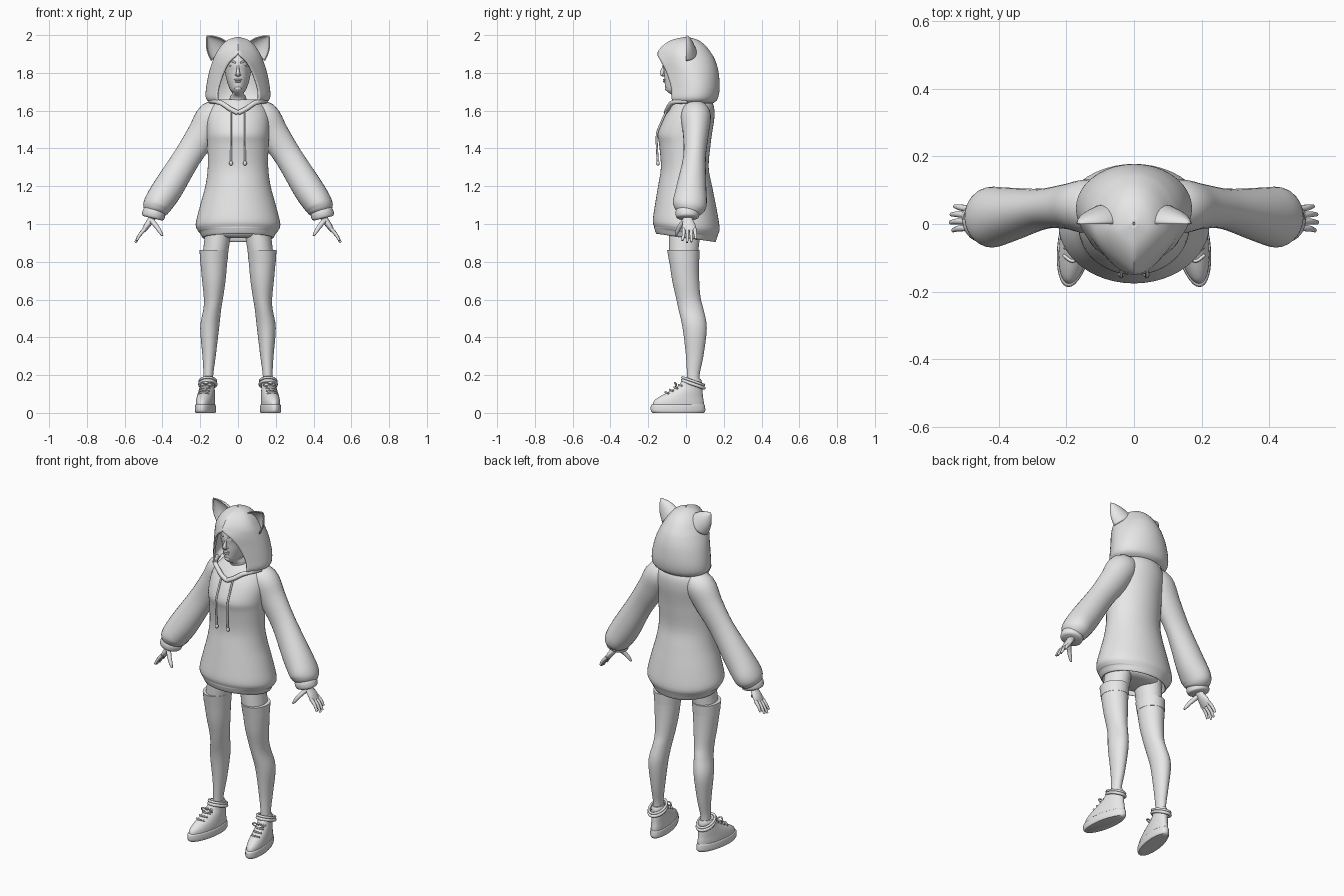
import bpy, bmesh, math
from mathutils import Vector

cube = bpy.data.objects.get("Cube")
if cube:
    bpy.data.objects.remove(cube, do_unlink=True)

grey = bpy.data.materials.new("plain_grey")
grey.use_nodes = True
grey.diffuse_color = (0.8, 0.8, 0.8, 1)
grey.node_tree.nodes["Principled BSDF"].inputs["Base Color"].default_value = grey.diffuse_color


def spline(rows, steps):
    """Smooth interpolation through rows of equal length."""
    out = []
    for i in range(len(rows) - 1):
        before, start = rows[max(i - 1, 0)], rows[i]
        end, after = rows[i + 1], rows[min(i + 2, len(rows) - 1)]
        for k in range(steps):
            t = k / steps
            out.append(tuple(
                b + t * ((c - a) + t * ((2 * a - 5 * b + 4 * c - d) + t * (3 * (b - c) + d - a))) / 2
                for a, b, c, d in zip(before, start, end, after)))
    return out + [tuple(rows[-1])]


def loft(name, rings, closed=True, mirror=False, shell=0, loop=False):
    """Skin a list of rings, each a list of points."""
    bm = bmesh.new()
    rows = [[bm.verts.new(p) for p in ring] for ring in rings]
    n = len(rows[0])
    pairs = list(zip(rows, rows[1:])) + ([(rows[-1], rows[0])] if loop else [])
    for low, high in pairs:
        for i in range(n if closed else n - 1):
            j = (i + 1) % n
            bm.faces.new((low[i], low[j], high[j], high[i]))
    if closed and not loop:
        bm.faces.new(rows[0][::-1])
        bm.faces.new(rows[-1])
    bmesh.ops.remove_doubles(bm, verts=bm.verts, dist=0.0004)
    bmesh.ops.recalc_face_normals(bm, faces=bm.faces)
    mesh = bpy.data.meshes.new(name)
    bm.to_mesh(mesh)
    bm.free()
    return finish(name, mesh, mirror, shell)


def finish(name, mesh, mirror=False, shell=0):
    for poly in mesh.polygons:
        poly.use_smooth = True
    mesh.set_sharp_from_angle(angle=math.radians(50))
    mesh.materials.append(grey)
    obj = bpy.data.objects.new(name, mesh)
    bpy.context.collection.objects.link(obj)
    if shell:
        solid = obj.modifiers.new("Thickness", "SOLIDIFY")
        solid.thickness, solid.offset = shell, 0
    if mirror:
        obj.modifiers.new("Mirror", "MIRROR")
    return obj


def stack(name, rows, mirror=False, steps=4, sides=36, warp=None):
    """Horizontal ovals: height, centre x, half width, front y, back y."""
    rings = []
    for z, x, w, front, back in spline(rows, steps):
        ring = []
        for i in range(sides):
            a = math.tau * i / sides
            p = Vector((x + w * math.cos(a), (front + back) / 2 + (back - front) / 2 * math.sin(a), z))
            ring.append(warp(p) if warp else p)
        rings.append(ring)
    return loft(name, rings, mirror=mirror)


def tube(name, rows, mirror=True, steps=4, sides=12, ref=(0, 1, 0), loop=False):
    """Ovals square to a path: x, y, z, side radius, depth radius."""
    path = spline(rows, steps)
    if loop:
        path.pop()
    rings = []
    for i, (x, y, z, ra, rb) in enumerate(path):
        last = len(path) - 1
        p, q = path[i - 1 if loop else max(i - 1, 0)], path[(i + 1) % len(path) if loop else min(i + 1, last)]
        along = (Vector(q[:3]) - Vector(p[:3])).normalized()
        side = Vector(ref).cross(along).normalized()
        depth = along.cross(side)
        rings.append([Vector((x, y, z)) + side * ra * math.cos(math.tau * k / sides)
                      + depth * rb * math.sin(math.tau * k / sides) for k in range(sides)])
    return loft(name, rings, mirror=mirror, loop=loop)


def cord(name, points, r, **options):
    return tube(name, [(*p, r, r) for p in points], sides=8, **options)


def blob(name, centre, size, mirror=False):
    bm = bmesh.new()
    bmesh.ops.create_uvsphere(bm, u_segments=16, v_segments=10, radius=1)
    for v in bm.verts:
        v.co = Vector(centre) + v.co * Vector(size)
    mesh = bpy.data.meshes.new(name)
    bm.to_mesh(mesh)
    bm.free()
    return finish(name, mesh, mirror)


# Hoodie body, with the hem dropping toward the back
def hem_tilt(p):
    p.z -= 0.14 * p.y * min(1, max(0, (1.2 - p.z) / 0.25))
    return p


stack("hoodie_body", [
    (.98, 0, .17, -.14, .14), (.935, 0, .178, -.148, .146), (.928, 0, .188, -.158, .156),
    (.955, 0, .203, -.168, .166), (.964, 0, .212, -.169, .169), (1, 0, .224, -.176, .178),
    (1.1, 0, .2, -.163, .16), (1.2, 0, .173, -.148, .138), (1.3, 0, .16, -.133, .12),
    (1.42, 0, .162, -.142, .13), (1.48, 0, .165, -.15, .138), (1.56, 0, .165, -.118, .15),
    (1.62, 0, .145, -.078, .148), (1.66, 0, .1, -.045, .13)], sides=48, warp=hem_tilt)
stack("shorts", [(.925, 0, .1, -.06, .07), (.95, 0, .16, -.1, .1), (1.05, 0, .165, -.11, .11)])

# Sleeves and cuffs
tube("sleeve", [
    (.06, .05, 1.6, .05, .06), (.13, .052, 1.57, .085, .08), (.19, .052, 1.475, .08, .068),
    (.27, .045, 1.352, .073, .06), (.37, .028, 1.19, .08, .08), (.422, .02, 1.11, .076, .09),
    (.437, .014, 1.075, .068, .078), (.443, .01, 1.055, .05, .056)], sides=28)
tube("cuff", [(.44, .01, 1.072, .055, .056), (.444, .008, 1.06, .061, .064),
              (.45, .008, 1.038, .06, .06), (.452, .008, 1.03, .05, .05)], sides=28)

# Hands
tube("palm", [(.445, .008, 1.05, .02, .026), (.462, .01, 1.02, .018, .027),
              (.483, .015, .99, .016, .036), (.5, .017, .963, .011, .034)], sides=16)
for i, finger in enumerate(("index", "middle", "ring", "little")):
    y = -.012 + .019 * i
    reach = (.85, 1, .95, .72)[i]
    tip = (.498 + .045 * reach, y * 1.25 - .004, .972 - .07 * reach)
    tube(finger + "_finger", [(.492, y, .975, .01, .01), ((.502 + tip[0]) / 2, y * 1.1, (.975 + tip[2]) / 2, .009, .009),
                              (*tip, .006, .006)], sides=10)
tube("thumb", [(.458, -.005, 1.02, .014, .014), (.43, -.034, .985, .012, .012),
               (.412, -.047, .958, .01, .01), (.4, -.053, .938, .005, .005)], sides=10)

# Hood as an open shell narrowing to a peak above the face
hood = []
for z, w, opening, front, back in spline([
        (1.643, .135, .098, -.06, .14), (1.665, .164, .108, -.073, .163), (1.72, .164, .103, -.076, .173),
        (1.8, .149, .076, -.1, .168), (1.86, .13, .043, -.13, .152), (1.9, .112, .002, -.148, .131),
        (1.94, .086, 0, -.12, .1), (1.97, .052, 0, -.072, .06), (1.986, .003, 0, -.004, .004)], 5):
    opening, middle, half = max(opening, 0), (front + back) / 2, []
    for k in range(12):
        s = k / 12
        half.append((opening + (w - opening) * math.sin(s * math.pi / 2), front + (middle - front) * s))
    for k in range(13):
        a = k / 12 * math.pi / 2
        half.append((w * math.cos(a), middle + (back - middle) * math.sin(a)))
    hood.append([(x, y, z) for x, y in half] + [(-x, y, z) for x, y in half[-2::-1]])
loft("hood", hood, closed=False, shell=.01)
cord("hood_collar", [(.145, .01, 1.65), (.118, -.05, 1.648), (.085, -.078, 1.638), (.04, -.098, 1.608),
                     (0, -.105, 1.588)], .013)

# Cupped ears, open at the front
inner, outer, tip = Vector((.042, 0, 1.95)), Vector((.14, 0, 1.865)), Vector((.165, 0, 1.997))
ear = []
for k in range(13):
    u = k / 12
    bow = .012 * math.sin(u * math.pi)
    a = inner.lerp(tip, u) + Vector((-bow / 2, 0, bow))
    b = outer.lerp(tip, u) + Vector((bow, 0, -bow / 2))
    ear.append([(a + b) / 2 + (b - a) / 2 * math.cos(t) + Vector((0, .055 * (1 - u) ** .7 * math.sin(t), 0))
                for t in (math.pi * j / 14 for j in range(15))])
loft("ear", ear, closed=False, mirror=True, shell=.006)

# Head and face
stack("head", [
    (1.58, 0, .05, -.045, .06), (1.665, 0, .044, -.05, .06), (1.693, 0, .03, -.09, .06),
    (1.712, 0, .043, -.107, .07), (1.76, 0, .06, -.114, .09), (1.81, 0, .069, -.117, .1),
    (1.85, 0, .071, -.122, .1), (1.9, 0, .058, -.105, .09), (1.935, 0, .025, -.05, .045)])
tube("nose", [(0, -.114, 1.85, .006, .006), (0, -.121, 1.82, .007, .009),
              (0, -.128, 1.797, .011, .011), (0, -.116, 1.784, .009, .006)], mirror=False)
blob("nostril", (.009, -.116, 1.79), (.007, .009, .006), True)
blob("upper_lip", (0, -.112, 1.764), (.021, .011, .005))
blob("lower_lip", (0, -.11, 1.754), (.017, .011, .006))
blob("chin", (0, -.1, 1.718), (.018, .012, .013))
blob("eye", (.031, -.101, 1.835), (.013, .008, .006), True)
cord("eyelid", [(.016, -.113, 1.835), (.031, -.107, 1.843), (.047, -.093, 1.836)], .003)
cord("eyebrow", [(.013, -.119, 1.853), (.033, -.108, 1.862), (.053, -.085, 1.858)], .005)

# Drawstrings with knotted ends
cord("drawstring", [(.038, -.1, 1.605), (.038, -.13, 1.54), (.038, -.154, 1.475),
                    (.037, -.153, 1.39), (.037, -.149, 1.325)], .0055)
blob("drawstring_end", (.037, -.149, 1.322), (.01, .01, .013), True)

# Thighs and stockings
stack("thigh", [(.83, .122, .066, -.088, .062), (.9, .112, .068, -.09, .07), (1, .1, .07, -.09, .08)], True)
stack("stocking", [
    (.12, .16, .028, .005, .074), (.2, .157, .026, .005, .072), (.3, .153, .035, 0, .092),
    (.45, .15, .05, -.018, .11), (.55, .136, .047, -.04, .092), (.61, .13, .051, -.053, .077),
    (.7, .128, .062, -.073, .07), (.8, .128, .071, -.088, .068), (.862, .127, .075, -.098, .071)], True)
stack("stocking_band", [(.8, .128, .0725, -.0895, .0695), (.862, .127, .0765, -.0995, .0725)], True)


# Shoes, with toes turned outward
def toe_out(p):
    p.x -= 0.15 * (p.y - 0.04)
    return p


stack("shoe_sole", [(0, .16, .048, -.176, .094), (.012, .16, .052, -.186, .102),
                    (.038, .16, .051, -.186, .1), (.045, .16, .047, -.18, .097)], True, warp=toe_out)
stack("shoe_upper", [
    (.03, .16, .047, -.178, .095), (.06, .16, .047, -.172, .094), (.085, .16, .045, -.142, .09),
    (.11, .16, .042, -.095, .088), (.14, .16, .038, -.045, .085), (.165, .16, .038, -.024, .084),
    (.18, .16, .032, -.014, .078)], True, warp=toe_out)
ring = [math.tau * k / 16 for k in range(17)]
for name, lift, r in (("ankle_strap", 0, .009), ("shoe_collar", .016, .007)):
    cord(name, [(.16 + .043 * math.cos(a), .038 + .057 * math.sin(a), .152 + lift - .02 * math.sin(a))
                for a in ring], r, ref=(0, 0, 1), loop=True)
for k in range(4):
    y, z = -.108 + .024 * k, .107 + .013 * k
    mid = .16 - .15 * (y - .04)
    cord("shoe_lace", [(mid - .027, y + .016, z - .004), (mid, y - .002, z + .003), (mid + .027, y + .016, z - .004)],
         .005, ref=(0, 0, 1))
for s in (-1, 1):
    cord("lace_bow", [(.17, -.05, .15), (.17 + .02 * s, -.06, .16), (.17 + .036 * s, -.052, .145),
                      (.17 + .015 * s, -.056, .14)], .004, ref=(0, 0, 1))
